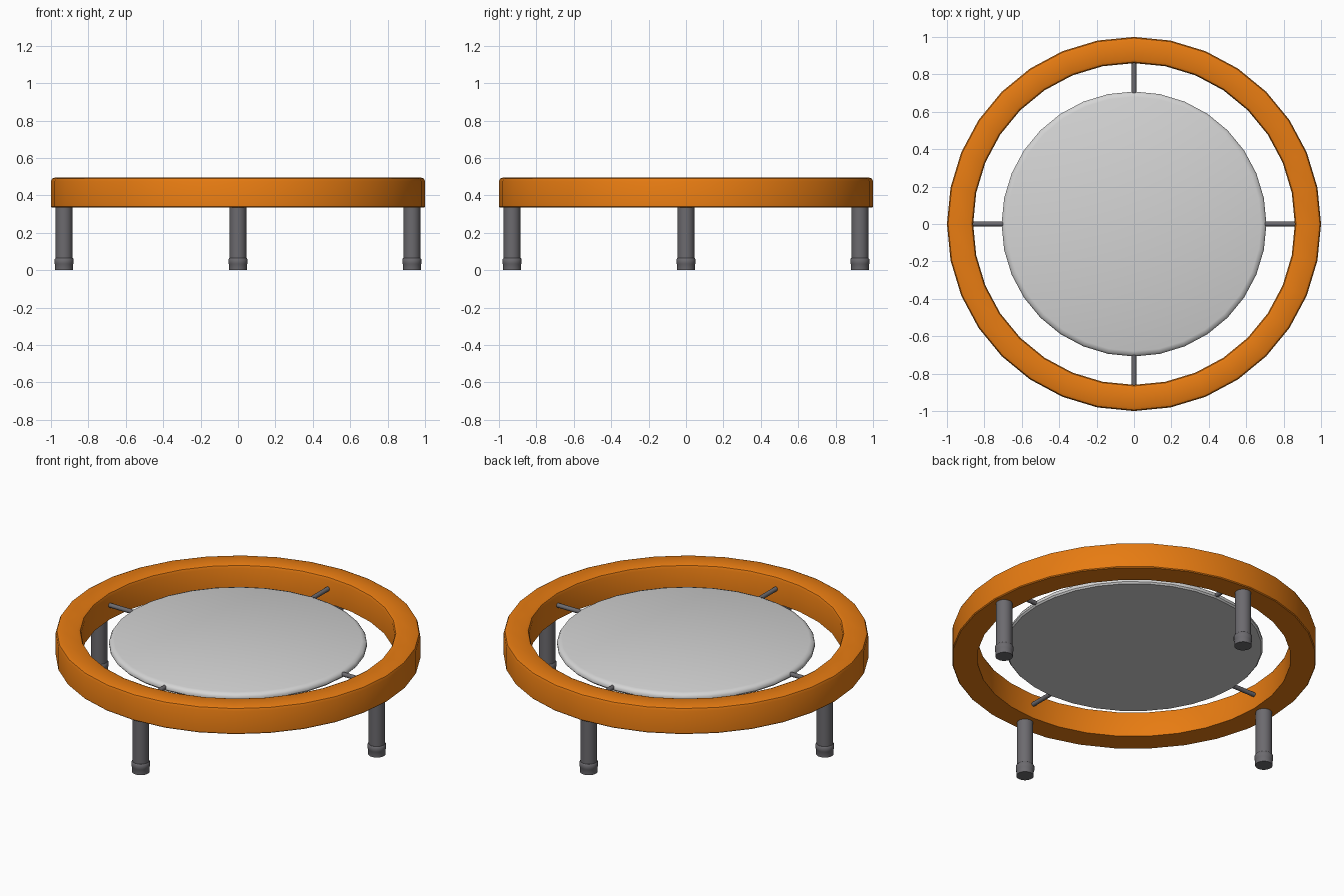
import bpy, bmesh, math

if "Cube" in bpy.data.objects:
    bpy.data.objects.remove(bpy.data.objects["Cube"])


def material(name, rgb):
    m = bpy.data.materials.new(name)
    m.diffuse_color = (*rgb, 1)
    m.use_nodes = True
    m.node_tree.nodes["Principled BSDF"].inputs["Base Color"].default_value = m.diffuse_color
    return m


ORANGE = material("orange padding", (0.80, 0.20, 0.006))
WHITE = material("pale mat", (0.66, 0.66, 0.66))
GREY = material("grey metal", (0.150, 0.145, 0.158))


def lathe(name, profile, sides, mat, loc=(0, 0, 0), rot=(0, 0, 0), closed=False, angle=40):
    """Spin a (radius, z) profile; open profiles get flat or centred ends."""
    bm = bmesh.new()
    rings = []
    for r, z in profile:
        if r == 0:
            rings.append([bm.verts.new((0, 0, z))] * sides)
        else:
            rings.append([bm.verts.new((r * math.cos(2 * math.pi * i / sides),
                                        r * math.sin(2 * math.pi * i / sides), z))
                          for i in range(sides)])
    pairs = list(zip(rings, rings[1:]))
    if closed:
        pairs.append((rings[-1], rings[0]))
    for a, b in pairs:
        for i in range(sides):
            j = (i + 1) % sides
            quad = list(dict.fromkeys((a[i], a[j], b[j], b[i])))
            bm.faces.new(quad)
    bmesh.ops.recalc_face_normals(bm, faces=bm.faces[:])
    mesh = bpy.data.meshes.new(name)
    bm.to_mesh(mesh)
    bm.free()
    ob = bpy.data.objects.new(name, mesh)
    bpy.context.collection.objects.link(ob)
    ob.location, ob.rotation_euler = loc, rot
    mesh.materials.append(mat)
    bpy.ops.object.select_all(action='DESELECT')
    ob.select_set(True)
    bpy.context.view_layer.objects.active = ob
    bpy.ops.object.shade_smooth_by_angle(angle=math.radians(angle))
    return ob


# Padded outer ring, softened at the top edges
lathe("padded_ring", [(0.86, 0.335), (0.995, 0.335), (1.0, 0.34), (1.0, 0.475),
                      (0.994, 0.489), (0.98, 0.495), (0.88, 0.495),
                      (0.866, 0.489), (0.86, 0.475)], 32, ORANGE, closed=True)

# Jumping mat with a rounded upper rim
lathe("jumping_mat", [(0, 0.403), (0.70, 0.403), (0.708, 0.412), (0.708, 0.424),
                      (0.70, 0.436), (0.68, 0.443), (0, 0.446)], 32, WHITE)

for k, side in enumerate(("right", "back", "left", "front")):
    a = k * math.pi / 2
    c, s = math.cos(a), math.sin(a)
    # Thin bar joining mat and ring
    lathe(side + "_bar", [(0, 0.69), (0.013, 0.69), (0.013, 0.87), (0, 0.87)], 12, GREY,
          loc=(0, 0, 0.422), rot=(0, math.pi / 2, a))
    # Leg and its rubber foot
    at = (0.93 * c, 0.93 * s, 0)
    lathe(side + "_leg", [(0, 0.03), (0.045, 0.03), (0.045, 0.34), (0, 0.34)], 24, GREY, loc=at)
    lathe(side + "_foot", [(0, 0), (0.048, 0), (0.048, 0.03), (0.051, 0.036),
                           (0.051, 0.059), (0.046, 0.065), (0, 0.065)], 24, GREY, loc=at)
